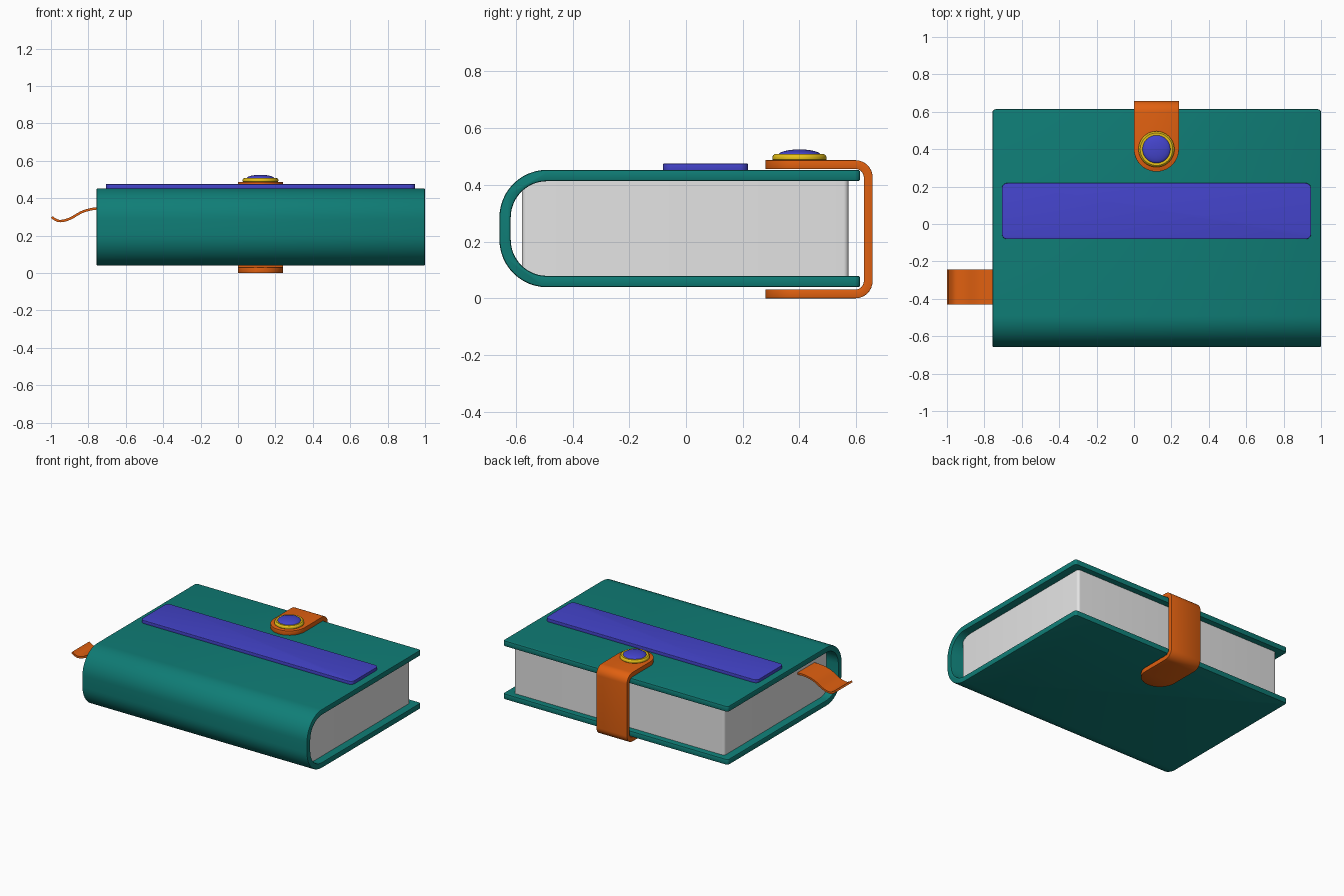
import bpy, bmesh, math
from mathutils import Vector

if "Cube" in bpy.data.objects:
    bpy.data.objects.remove(bpy.data.objects["Cube"])


def srgb(r, g, b):
    f = lambda c: c / 12.92 if c <= 0.04045 else ((c + 0.055) / 1.055) ** 2.4
    return (f(r / 255), f(g / 255), f(b / 255), 1)


def material(name, rgb):
    m = bpy.data.materials.new(name)
    m.diffuse_color = srgb(*rgb)
    m.use_nodes = True
    m.node_tree.nodes["Principled BSDF"].inputs["Base Color"].default_value = m.diffuse_color
    return m


TEAL = material("teal", (15, 125, 118))
BLUE = material("blue", (68, 68, 203))
ORANGE = material("orange", (224, 96, 16))
YELLOW = material("yellow", (235, 196, 25))
PAPER = material("paper", (228, 228, 228))


def finish(bm, name, mat, solid=0, bevel=0, segments=3):
    bmesh.ops.remove_doubles(bm, verts=bm.verts, dist=1e-5)
    bmesh.ops.recalc_face_normals(bm, faces=bm.faces)
    me = bpy.data.meshes.new(name)
    bm.to_mesh(me)
    bm.free()
    me.materials.append(mat)
    ob = bpy.data.objects.new(name, me)
    bpy.context.collection.objects.link(ob)
    bpy.ops.object.select_all(action='DESELECT')
    ob.select_set(True)
    bpy.context.view_layer.objects.active = ob
    if solid:
        m = ob.modifiers.new("solid", 'SOLIDIFY')
        m.thickness, m.offset = solid, 0
        bpy.ops.object.modifier_apply(modifier=m.name)
    if bevel:
        m = ob.modifiers.new("bevel", 'BEVEL')
        m.width, m.segments = bevel, segments
        m.limit_method, m.angle_limit = 'ANGLE', math.radians(50)
        bpy.ops.object.modifier_apply(modifier=m.name)
    bpy.ops.object.shade_smooth_by_angle(angle=math.radians(35))
    return ob


def arc(cx, cy, r, a0, a1, n=12):
    return [(cx + r * math.cos(math.radians(a0 + (a1 - a0) * i / n)),
             cy + r * math.sin(math.radians(a0 + (a1 - a0) * i / n))) for i in range(n + 1)]


def extrude(points, vec):
    bm = bmesh.new()
    f = bm.faces.new([bm.verts.new(p) for p in points])
    g = bmesh.ops.extrude_face_region(bm, geom=[f])
    bmesh.ops.translate(bm, vec=vec, verts=[v for v in g['geom'] if isinstance(v, bmesh.types.BMVert)])
    return bm


def rounded_block(name, mat, x0, x1, y0, y1, z0, z1, r, bevel):
    pts = (arc(x1 - r, y1 - r, r, 0, 90, 6) + arc(x0 + r, y1 - r, r, 90, 180, 6)
           + arc(x0 + r, y0 + r, r, 180, 270, 6) + arc(x1 - r, y0 + r, r, 270, 360, 6))
    return finish(extrude([(x, y, z0) for x, y in pts], (0, 0, z1 - z0)), name, mat, bevel=bevel)


def band(name, stations, thick, bevel):
    """Strip through pairs of points, given thickness."""
    bm = bmesh.new()
    rows = [(bm.verts.new(a), bm.verts.new(b)) for a, b in stations]
    for p, q in zip(rows, rows[1:]):
        bm.faces.new((p[0], p[1], q[1], q[0]))
    return finish(bm, name, ORANGE, solid=thick, bevel=bevel, segments=2)


def lathe(name, mat, profile, cx, cy, n=48):
    bm = bmesh.new()
    vs = [bm.verts.new((cx + r, cy, z)) for r, z in profile]
    es = [bm.edges.new(p) for p in zip(vs, vs[1:])]
    bmesh.ops.spin(bm, geom=vs + es, cent=(cx, cy, 0), axis=(0, 0, 1), angle=2 * math.pi, steps=n)
    return finish(bm, name, mat)


# Cover: U profile with a rounded spine
X0, X1, YT, Z0, Z1, T, R = -0.757, 1.0, 0.614, 0.039, 0.453, 0.04, 0.168
yc = -0.658 + R
outer = [(YT, Z1)] + arc(yc, Z1 - R, R, 90, 180) + arc(yc, Z0 + R, R, 180, 270) + [(YT, Z0)]
inner = ([(YT, Z0 + T)] + arc(yc, Z0 + R, R - T, 270, 180)
         + arc(yc, Z1 - R, R - T, 180, 90) + [(YT, Z1 - T)])
bm = extrude([(X0, y, z) for y, z in outer + inner], (X1 - X0, 0, 0))
corners = [e for e in bm.edges
           if all(abs(v.co.y - YT) < 1e-4 for v in e.verts)
           and abs(e.verts[0].co.x - e.verts[1].co.x) < 1e-4]
bmesh.ops.bevel(bm, geom=corners, offset=0.018, segments=4, profile=0.5, affect='EDGES')
finish(bm, "cover", TEAL, bevel=0.007, segments=2)

# Page block
rounded_block("pages", PAPER, X0 + 0.056, X1 - 0.056, -0.578, 0.573, Z0 + T - 0.002, Z1 - T + 0.002, 0.018, 0)

# Label strip on the front board
rounded_block("label_strip", BLUE, -0.707, 0.947, -0.081, 0.219, 0.45, 0.475, 0.03, 0.003)

# Closing strap with round ends, wrapped round the fore edge
CX, W, TH = 0.12, 0.12, 0.031
za, zb, yo, r = 0.487 - TH / 2, TH / 2, 0.658 - TH / 2, 0.045
tip = [(0.28 + W * (1 - math.cos(math.pi / 2 * i / 12)),
        max(W * math.sin(math.pi / 2 * i / 12), 0.004)) for i in range(13)]
path = [(y, za, w) for y, w in tip]
path += [(y, z, W) for y, z in arc(yo - r, za - r, r, 90, 0, 8) + arc(yo - r, zb + r, r, 0, -90, 8)]
path += [(y, zb, w) for y, w in reversed(tip)]
band("strap", [((CX - w, y, z), (CX + w, y, z)) for y, z, w in path], TH, 0.005)

# Snap button: ring and domed cap
lathe("snap_ring", YELLOW, [(0, 0.484), (0.09, 0.484), (0.095, 0.489), (0.096, 0.497),
                            (0.093, 0.504), (0.087, 0.508), (0.078, 0.507), (0, 0.506)], CX, 0.4)
lathe("snap_cap", BLUE, [(0.075, 0.502)] + [(0.075 * math.cos(a), 0.505 + 0.02 * math.sin(a))
                         for a in [math.pi / 2 * i / 8 for i in range(8)]] + [(0, 0.525)], CX, 0.4)

# Ribbon bookmark: smooth wave leaving the pages
knots = [Vector(p) for p in [(-1.04, 0.34), (-0.996, 0.299), (-0.955, 0.278), (-0.9, 0.29),
                             (-0.83, 0.328), (-0.757, 0.345), (-0.66, 0.345), (-0.56, 0.345)]]
wave = []
for a, b, c, d in zip(knots, knots[1:], knots[2:], knots[3:]):
    for i in range(6):
        t = i / 6
        wave.append(0.5 * (2 * b + (c - a) * t + (2 * a - 5 * b + 4 * c - d) * t ** 2
                           + (3 * b - a - 3 * c + d) * t ** 3))
wave.append(knots[-2])
band("ribbon_bookmark", [((p.x, -0.43, p.y), (p.x, -0.242, p.y)) for p in wave], 0.013, 0)
